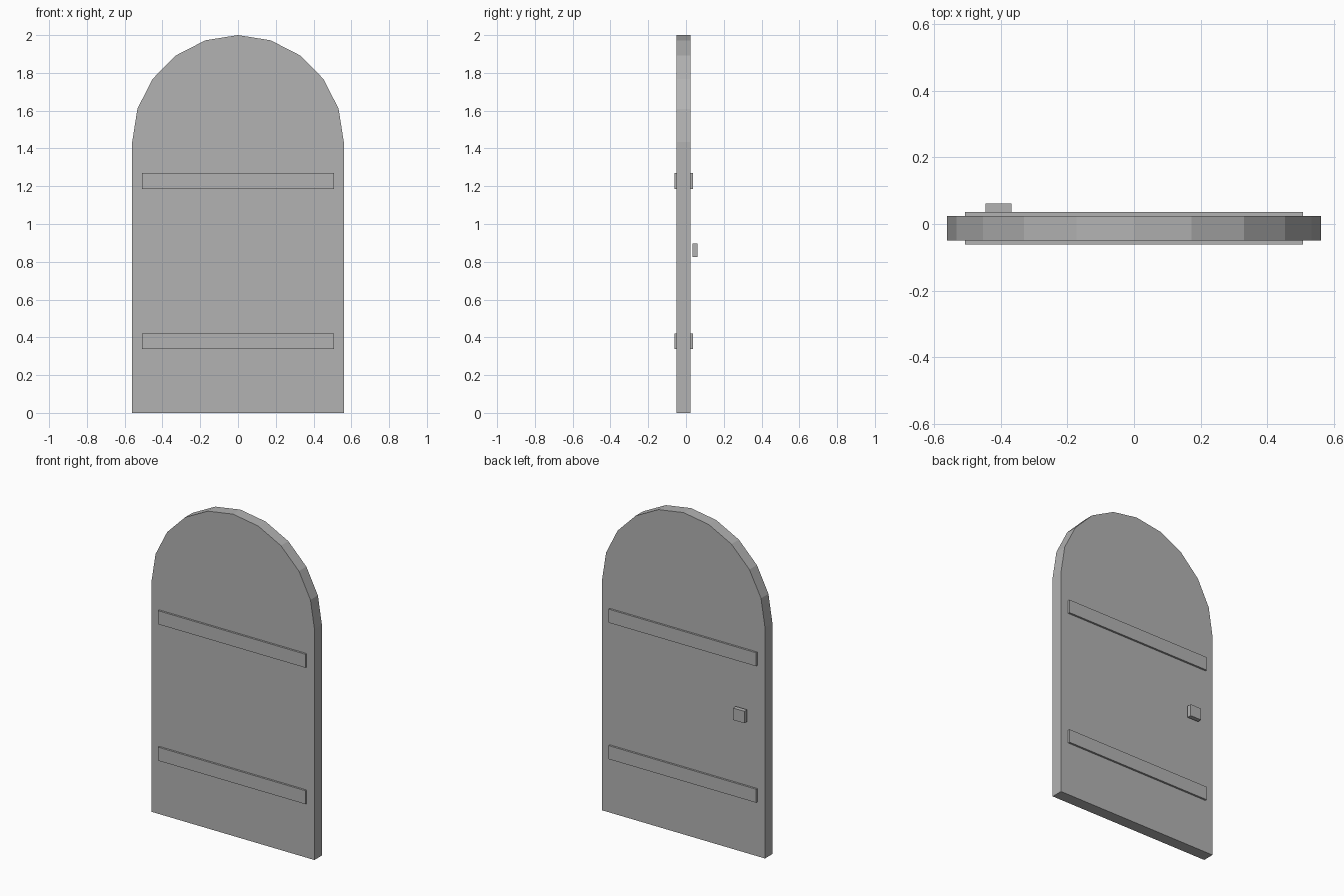
import bpy, bmesh, math

old = bpy.data.objects.get("Cube")
if old:
    bpy.data.objects.remove(old, do_unlink=True)

# Single plain grey for every part
grey = bpy.data.materials.new("plain_grey")
grey.use_nodes = True
colour = (0.45, 0.45, 0.45, 1)
grey.diffuse_color = colour
grey.node_tree.nodes["Principled BSDF"].inputs["Base Color"].default_value = colour


def extruded_part(name, outline, y_front, y_back):
    """Extrude an x-z outline from y_front to y_back."""
    bm = bmesh.new()
    face = bm.faces.new([bm.verts.new((x, y_front, z)) for x, z in outline])
    result = bmesh.ops.extrude_face_region(bm, geom=[face])
    moved = [v for v in result["geom"] if isinstance(v, bmesh.types.BMVert)]
    bmesh.ops.translate(bm, verts=moved, vec=(0, y_back - y_front, 0))
    bmesh.ops.recalc_face_normals(bm, faces=bm.faces)
    mesh = bpy.data.meshes.new(name)
    bm.to_mesh(mesh)
    bm.free()
    mesh.materials.append(grey)
    obj = bpy.data.objects.new(name, mesh)
    bpy.context.collection.objects.link(obj)
    return obj


def rectangle(x0, x1, z0, z1):
    return [(x0, z0), (x1, z0), (x1, z1), (x0, z1)]


# Door slab with a ten-sided arched top
half_width, spring, segments = 0.56, 1.435, 10
outline = [(-half_width, 0), (half_width, 0)]
for i in range(segments + 1):
    a = math.pi * i / segments
    outline.append((half_width * math.cos(a),
                    spring + (2 - spring) * math.sin(a)))
extruded_part("door_slab", outline, -0.049, 0.024)

# Cross bars standing proud of both faces
for name, z in (("lower_bar", 0.337), ("upper_bar", 1.185)):
    extruded_part(name, rectangle(-0.507, 0.507, z, z + 0.084), -0.061, 0.036)

# Square handle held off the back face
extruded_part("handle", rectangle(-0.445, -0.367, 0.824, 0.898), 0.035, 0.062)
